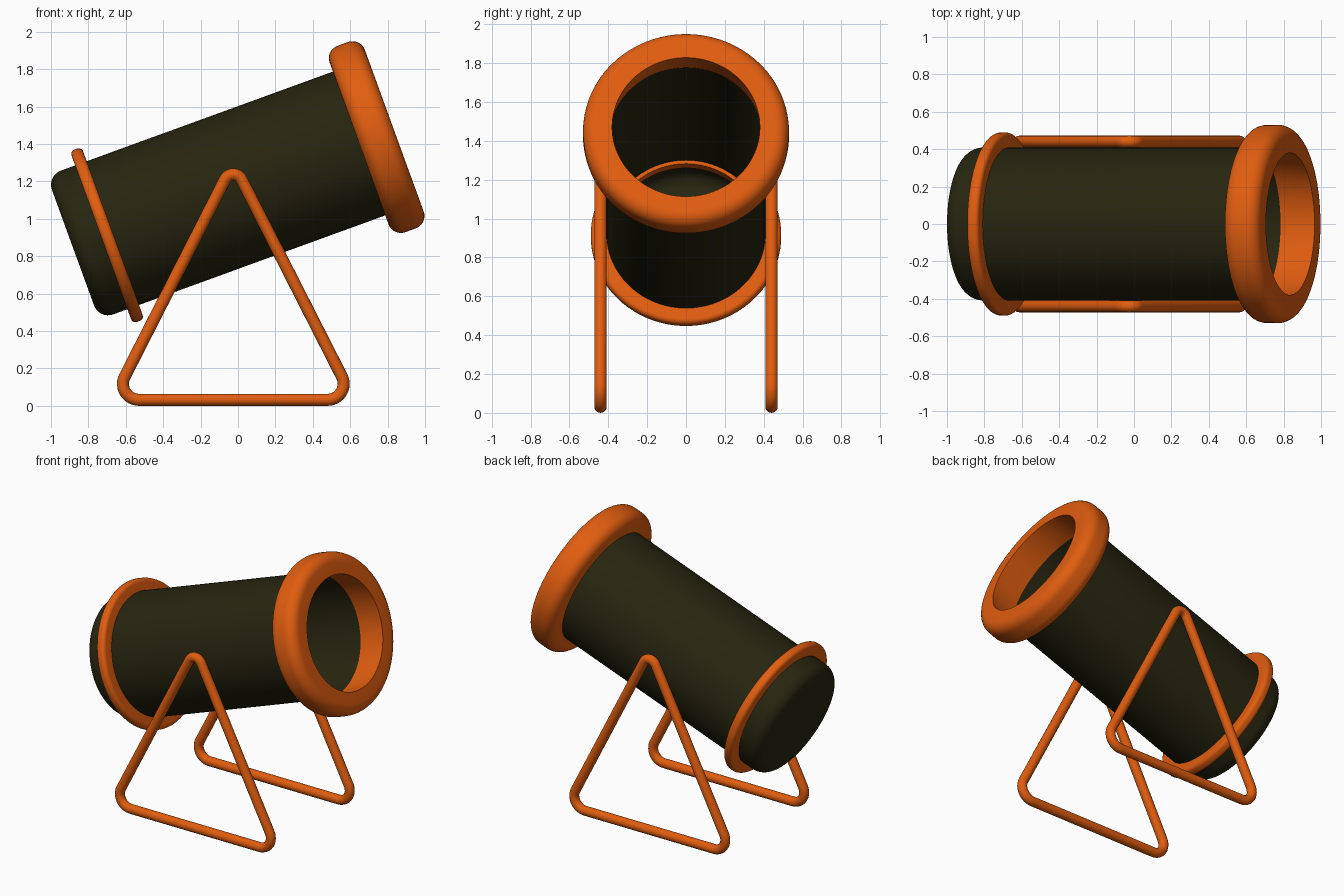
import bpy, bmesh, math
from mathutils import Matrix, Vector

if "Cube" in bpy.data.objects:
    bpy.data.objects.remove(bpy.data.objects["Cube"])

TILT = math.radians(20)
REAR = Vector((-0.70, 0, 0.912))   # point on the barrel axis, at the rear band


def material(name, color):
    m = bpy.data.materials.new(name)
    m.use_nodes = True
    m.diffuse_color = color
    m.node_tree.nodes["Principled BSDF"].inputs["Base Color"].default_value = color
    return m


orange = material("orange", (0.75, 0.11, 0.005, 1))
dark_olive = material("dark olive", (0.02, 0.0185, 0.005, 1))


def smooth(obj):
    bpy.ops.object.select_all(action="DESELECT")
    obj.select_set(True)
    bpy.context.view_layer.objects.active = obj
    bpy.ops.object.shade_smooth_by_angle(angle=math.radians(35))


def arc(cx, cy, r, start, end, steps=8):
    angles = [math.radians(start + (end - start) * i / steps) for i in range(steps + 1)]
    return [(cx + r * math.cos(a), cy + r * math.sin(a)) for a in angles]


def revolve(name, profile, mat, closed=True):
    """Spin an (along axis, radius) profile around the tilted barrel axis."""
    bm = bmesh.new()
    verts = [bm.verts.new((s, 0, r)) for s, r in profile]
    pairs = list(zip(verts, verts[1:]))
    if closed:
        pairs.append((verts[-1], verts[0]))
    edges = [bm.edges.new(p) for p in pairs]
    bmesh.ops.spin(bm, geom=verts + edges, cent=(0, 0, 0), axis=(1, 0, 0),
                   angle=math.tau, steps=96)
    bmesh.ops.remove_doubles(bm, verts=bm.verts, dist=1e-5)
    bmesh.ops.recalc_face_normals(bm, faces=bm.faces)
    bm.transform(Matrix.Translation(REAR) @ Matrix.Rotation(-TILT, 4, "Y"))
    mesh = bpy.data.meshes.new(name)
    bm.to_mesh(mesh)
    bm.free()
    obj = bpy.data.objects.new(name, mesh)
    bpy.context.collection.objects.link(obj)
    mesh.materials.append(mat)
    smooth(obj)


def band(name, s, half, outer, bevel, bore_back, bore_front):
    profile = [(s - half, bore_back)]
    profile += arc(s - half + bevel, outer - bevel, bevel, 180, 90)
    profile += arc(s + half - bevel, outer - bevel, bevel, 90, 0)
    profile += [(s + half, bore_front)]
    revolve(name, profile, orange)


# Hollow barrel with a rounded closed rear
back, end, radius, wall, bevel = -0.194, 1.50, 0.409, 0.008, 0.08
outside = [(back, 0)] + arc(back + bevel, radius - bevel, bevel, 180, 90) + [(end, radius)]
inside = [(end, radius - wall)]
inside += arc(back + bevel, radius - bevel, bevel - wall, 90, 180) + [(back + wall, 0)]
revolve("barrel", outside + inside, dark_olive, closed=False)

# Bands around the barrel
band("muzzle_ring", 1.534, 0.10, 0.53, 0.07, 0.398, 0.38)
band("rear_band", 0, 0.033, 0.49, 0.025, 0.382, 0.382)

# Bent tube side frames: rounded triangles
tube, mid, half_base = 0.032, -0.025, 0.505
path = arc(mid, 1.187, 0.05, 27, 153, 12)
path += arc(mid - half_base, 0.117, 0.085, 153, 270, 12)
path += arc(mid + half_base, 0.117, 0.085, 270, 387, 12)


def side_frame(name, y):
    curve = bpy.data.curves.new(name, "CURVE")
    curve.dimensions = "3D"
    curve.bevel_depth = tube
    curve.bevel_resolution = 6
    spline = curve.splines.new("POLY")
    spline.points.add(len(path) - 1)
    for p, (x, z) in zip(spline.points, path):
        p.co = (x, y, z, 1)
    spline.use_cyclic_u = True
    curve.materials.append(orange)
    obj = bpy.data.objects.new(name, curve)
    bpy.context.collection.objects.link(obj)
    bpy.ops.object.select_all(action="DESELECT")
    obj.select_set(True)
    bpy.context.view_layer.objects.active = obj
    bpy.ops.object.convert(target="MESH")
    smooth(bpy.context.view_layer.objects.active)


side_frame("front_side_frame", -0.44)
side_frame("back_side_frame", 0.44)
